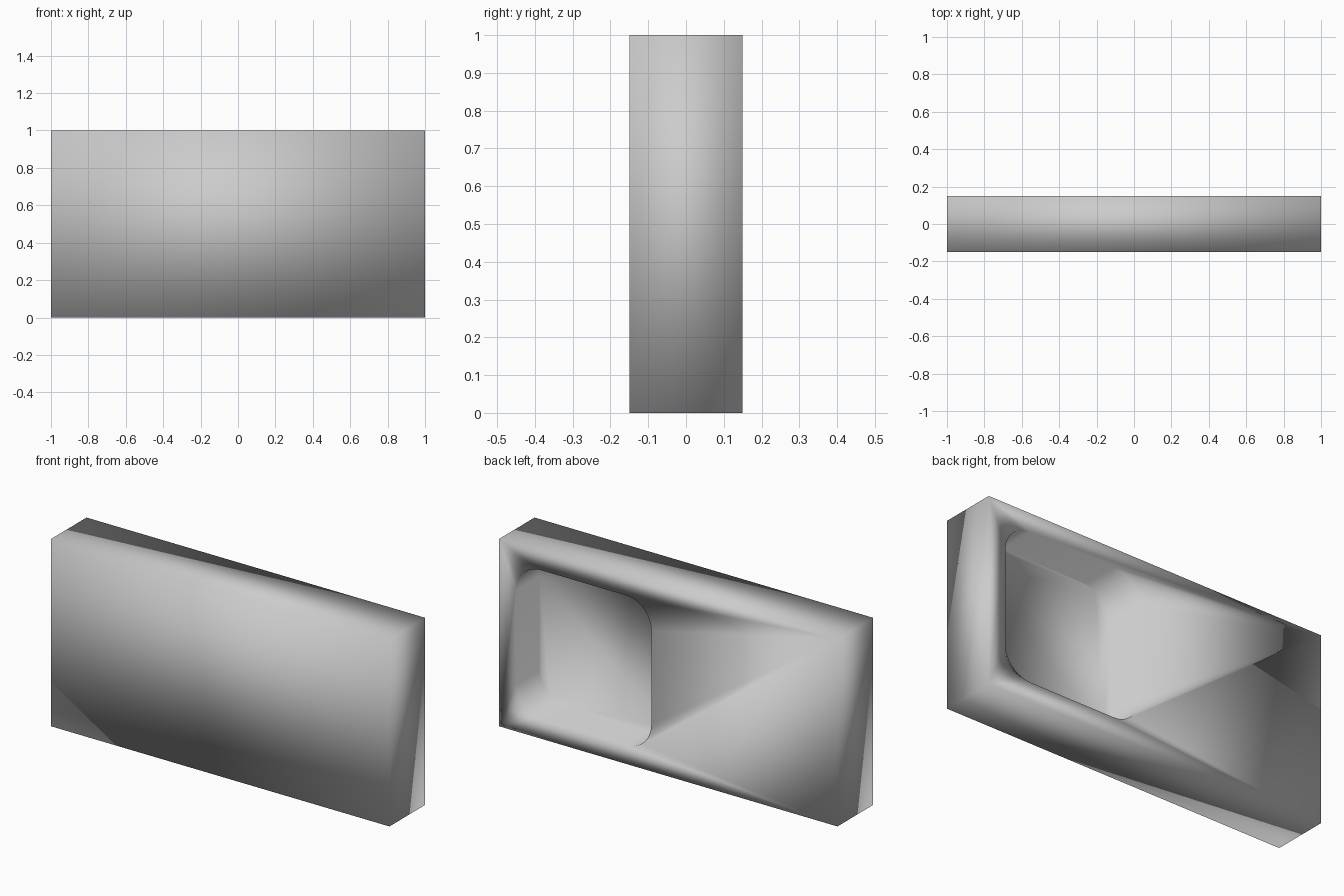
import bpy, bmesh, math

if "Cube" in bpy.data.objects:
    bpy.data.objects.remove(bpy.data.objects["Cube"])

SIZE = (2.0, 0.3, 1.0)
X0, X1, Z0, Z1 = 0.1, 0.9, 0.1, 0.9   # recess opening
RADIUS, DEPTH, STEPS = 0.15, 0.2, 12


def new_object(name, bm):
    bmesh.ops.recalc_face_normals(bm, faces=bm.faces)
    mesh = bpy.data.meshes.new(name)
    bm.to_mesh(mesh)
    bm.free()
    obj = bpy.data.objects.new(name, mesh)
    bpy.context.collection.objects.link(obj)
    return obj


# Solid slab
bm = bmesh.new()
bmesh.ops.create_cube(bm, size=1)
for v in bm.verts:
    v.co = (v.co.x * SIZE[0], v.co.y * SIZE[1], (v.co.z + 0.5) * SIZE[2])
panel = new_object("recessed_panel", bm)

# Rounded-square cutter for the pocket in the back face
bm = bmesh.new()
corners = [(X1 - RADIUS, Z1 - RADIUS), (X0 + RADIUS, Z1 - RADIUS),
           (X0 + RADIUS, Z0 + RADIUS), (X1 - RADIUS, Z0 + RADIUS)]
outline = []
for i, (cx, cz) in enumerate(corners):
    for s in range(STEPS + 1):
        a = (i + s / STEPS) * math.pi / 2
        outline.append((cx + RADIUS * math.cos(a), cz + RADIUS * math.sin(a)))
floor = bm.faces.new([bm.verts.new((x, 0.15 - DEPTH, z)) for x, z in outline])
ext = bmesh.ops.extrude_face_region(bm, geom=[floor], use_keep_orig=True)
for v in ext["geom"]:
    if isinstance(v, bmesh.types.BMVert):
        v.co.y = 0.3
cutter = new_object("pocket_cutter", bm)
cutter.hide_render = True

# Cut the pocket and keep the soft, fully smooth shading
cut = panel.modifiers.new("pocket", 'BOOLEAN')
cut.operation = 'DIFFERENCE'
cut.solver = 'EXACT'
cut.object = cutter
bpy.context.view_layer.objects.active = panel
panel.select_set(True)
bpy.ops.object.modifier_apply(modifier=cut.name)
bpy.data.objects.remove(cutter)
panel.data.shade_smooth()
